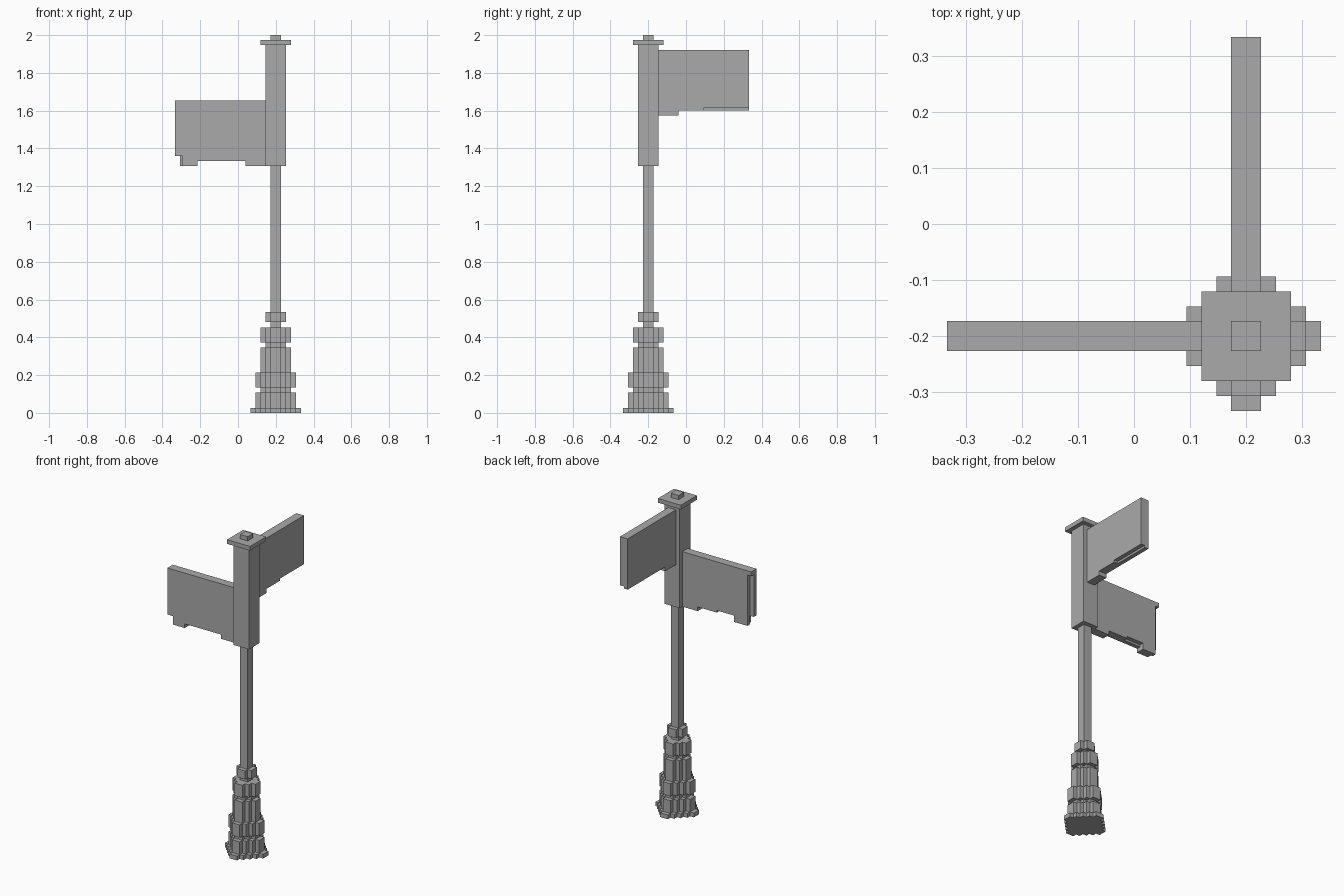
import bpy, bmesh
from mathutils import Vector

cube = bpy.data.objects.get("Cube")
if cube:
    bpy.data.objects.remove(cube, do_unlink=True)

V = 2 / 75                            # one block of the stepped style
AXIS = Vector((7.5, -7.5, 0))         # post position, in blocks

grey = bpy.data.materials.new("plain_grey")
grey.use_nodes = True
grey.diffuse_color = (0.4, 0.4, 0.4, 1)
grey.node_tree.nodes["Principled BSDF"].inputs["Base Color"].default_value = (0.4, 0.4, 0.4, 1)


def prisms(name, parts):
    """Extrude each (outline, direction) pair, in blocks from the post axis."""
    bm = bmesh.new()
    for outline, direction in parts:
        face = bm.faces.new([bm.verts.new((AXIS + Vector(p)) * V) for p in outline])
        new = bmesh.ops.extrude_face_region(bm, geom=[face], use_keep_orig=True)["geom"]
        moved = [g for g in new if isinstance(g, bmesh.types.BMVert)]
        bmesh.ops.translate(bm, verts=moved, vec=Vector(direction) * V)
    bmesh.ops.recalc_face_normals(bm, faces=bm.faces)
    mesh = bpy.data.meshes.new(name)
    bm.to_mesh(mesh)
    bm.free()
    mesh.materials.append(grey)
    obj = bpy.data.objects.new(name, mesh)
    bpy.context.collection.objects.link(obj)
    return obj


def square(name, half, z0, z1):
    outline = [(-half, -half, z0), (half, -half, z0), (half, half, z0), (-half, half, z0)]
    return prisms(name, [(outline, (0, 0, z1 - z0))])


def stepped(name, half, z0, z1):
    """Diamond footprint with staircase sides."""
    quarter = []
    for k in range(1, half + 1):
        quarter += [(half + 1 - k, k - 1 if k > 1 else -1), (half + 1 - k, k)]
    quarter = quarter[1:]             # the neighbouring quarter supplies the first corner
    outline = []
    for _ in range(4):
        outline += [(x, y, z0) for x, y in quarter]
        quarter = [(-y, x) for x, y in quarter]
    # drop the corner shared by consecutive quarters
    clean = [p for i, p in enumerate(outline) if p != outline[i - 1]]
    return prisms(name, [(clean, (0, 0, z1 - z0))])


# stacked base rings
rings = [("foot", 5, 0, 1), ("plinth", 4, 1, 4), ("lower_neck", 3, 4, 5),
         ("lower_band", 4, 5, 8), ("pedestal", 3, 8, 13), ("upper_neck", 2, 13, 14),
         ("upper_band", 3, 14, 17), ("collar", 2, 18, 20)]
for ring in rings:
    stepped(*ring)

# post, square head, cap and finial
square("post", 1, 17, 49)
square("head_block", 2, 49, 73)
square("cap", 3, 73, 74)
square("finial", 1, 74, 75)

# sign outlines: (distance from post, height)
inner = [(6, 50), (6, 49), (2, 49), (2, 62)]
slot = [(11, 50.5), (11, 50)]
low_front = [(20, 62), (20, 51), (18.5, 51), (18.5, 49), (15.5, 49), (15.5, 50)] + inner
low_back = [(20, 62), (20, 61), (19, 61), (19, 49), (15.5, 49), (15.5, 50.5)] + slot + inner
high_right = [(20, 62), (20, 50.5)] + slot + inner
high_left = [(20, 62), (20, 50)] + inner

# lower sign reaches sideways, upper sign reaches backwards
prisms("lower_sign", [([(-u, 0, z) for u, z in low_front], (0, -1, 0)),
                      ([(-u, 0, z) for u, z in low_back], (0, 1, 0))])
prisms("upper_sign", [([(0, u, z + 10) for u, z in high_right], (1, 0, 0)),
                      ([(0, u, z + 10) for u, z in high_left], (-1, 0, 0))])
